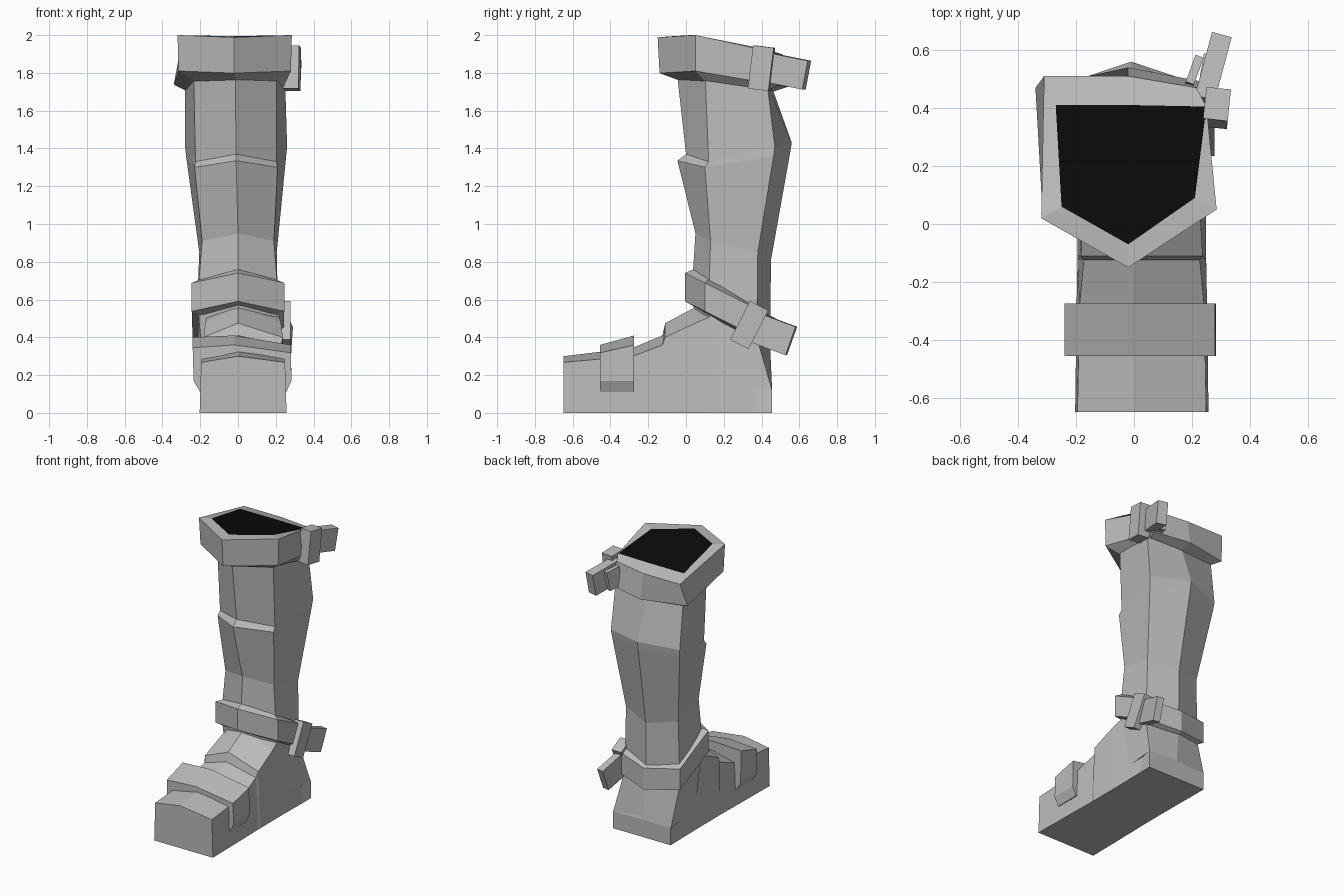
import bpy, bmesh
from math import radians
from mathutils import Euler, Vector

cube = bpy.data.objects.get("Cube")
if cube:
    bpy.data.objects.remove(cube, do_unlink=True)


def material(name, value):
    mat = bpy.data.materials.new(name)
    mat.use_nodes = True
    colour = (value, value, value, 1)
    mat.diffuse_color = colour
    mat.node_tree.nodes["Principled BSDF"].inputs["Base Color"].default_value = colour
    return mat


LEATHER = material("grey leather", 0.5)
OPENING = material("black opening", 0.003)


def finish(name, bm):
    bmesh.ops.recalc_face_normals(bm, faces=bm.faces)
    mesh = bpy.data.meshes.new(name)
    bm.to_mesh(mesh)
    bm.free()
    mesh.materials.append(LEATHER)
    mesh.materials.append(OPENING)
    obj = bpy.data.objects.new(name, mesh)
    bpy.context.collection.objects.link(obj)
    return obj


def loft(name, rings, first_cap=0):
    """Skin equal-sized point rings and close both ends."""
    bm = bmesh.new()
    rows = [[bm.verts.new(p) for p in ring] for ring in rings]
    for a, b in zip(rows, rows[1:]):
        for i in range(len(a)):
            j = (i + 1) % len(a)
            bm.faces.new((a[i], a[j], b[j], b[i]))
    bm.faces.new(rows[0]).material_index = first_cap
    bm.faces.new(rows[-1])
    return finish(name, bm)


def six_ring(cx, front_w, back_w, ys, zs):
    """Six-sided leg ring: front ridge, front corners, back corners, back ridge."""
    xs = (0, front_w, back_w, 0, -back_w, -front_w)
    return [(cx + x, ys[k], zs[k]) for x, k in zip(xs, (0, 1, 2, 3, 2, 1))]


def block(name, centre, size, tilt, turn=0):
    bm = bmesh.new()
    bmesh.ops.create_cube(bm, size=1)
    rot = Euler((radians(tilt), 0, radians(turn)))
    for v in bm.verts:
        p = Vector(c * s for c, s in zip(v.co, size))
        p.rotate(rot)
        v.co = p + Vector(centre)
    return finish(name, bm)


# Leg shaft, with the lapped ledge at the shin and the heel at the bottom
loft("shaft", [
    six_ring(-.015, .22, .265, (-.05, .1, .43, .46), (1.82, 1.82, 1.74, 1.71)),
    six_ring(-.01, .215, .27, (0, .12, .47, .56), (1.37, 1.33, 1.41, 1.43)),
    six_ring(-.01, .22, .265, (-.045, .1, .464, .55), (1.335, 1.3, 1.36, 1.37)),
    six_ring(0, .19, .205, (.05, .13, .38, .45), (.95, .91, .85, .81)),
    six_ring(0, .215, .215, (.03, .12, .375, .445), (.64, .6, .4, .36)),
    six_ring(.025, .2, .226, (.1, .15, .456, .456), (.12, .12, .12, .12)),
])


# Foot, built from cross-sections running toe to heel
def foot_section(y, base_w, top_w, ridge_z, side_z):
    cx = .027
    return [(cx - base_w, y, 0), (cx + base_w, y, 0), (cx + top_w, y, side_z),
            (0, y, ridge_z), (cx - top_w, y, side_z)]


loft("foot", [foot_section(*s) for s in (
    (-.648, .23, .222, .3, .268),
    (-.28, .225, .215, .345, .3),
    (-.125, .222, .2, .41, .36),
    (-.11, .222, .21, .475, .4),
    (.06, .222, .2, .565, .48),
    (.13, .222, .19, .58, .51),
    (.37, .225, .18, .4, .36),
    (.456, .226, .226, .125, .12))])


# Toe strap, tucked into the foot at its lower ends
def toe_section(y, left_z, mid_z, right_z):
    return [(-.2, y, .11), (.255, y, .11), (.283, y, .17), (.28, y, right_z),
            (-.02, y, mid_z), (-.24, y, left_z), (-.235, y, .17)]


loft("toe_strap", [toe_section(-.455, .345, .36, .318), toe_section(-.275, .4, .41, .36)])

# Ankle strap, sloping down to the heel
ankle = [(0, -.005), (.245, .1), (.24, .41), (0, .475), (-.24, .41), (-.245, .1)]


def ankle_ring(inset, drop):
    return [(x * (1 - inset), .22 + (y - .22) * (1 - inset), .738 - .5 * y - drop)
            for x, y in ankle]


loft("ankle_strap", [ankle_ring(.2, -.02), ankle_ring(0, 0),
                     ankle_ring(0, .15), ankle_ring(.2, .17)])

# Top cuff with the dark opening
outer = [(-.02, -.15), (.285, .05), (.215, .47), (-.02, .51), (-.31, .51), (-.32, .02)]
lower = [(-.02, -.14), (.28, .05), (.24, .49), (-.02, .54), (-.34, .47), (-.315, .03)]
inner = [(-.02, -.07), (.21, .09), (.25, .405), (0, .41), (-.27, .41), (-.25, .06)]
under = [(-.015, -.04), (.2, .1), (.23, .42), (-.015, .45), (-.27, .42), (-.23, .1)]


def cuff_ring(outline, top, slope):
    return [(x, y, top - slope * max(0, y - .05) - .08 * max(0, -y)) for x, y in outline]


loft("cuff", [cuff_ring(inner, 2, .2), cuff_ring(outer, 2, .22),
              cuff_ring(lower, 1.81, .17), cuff_ring(under, 1.765, .17)], first_cap=1)

# Buckles and loose strap ends on the left side
block("cuff_buckle", (.285, .4, 1.825), (.085, .11, .23), -7, -6)
block("cuff_strap_end", (.27, .53, 1.81), (.07, .23, .155), -11, -15)
block("cuff_strap_stub", (.205, .52, 1.81), (.03, .1, .14), -11, -20)
block("ankle_buckle", (.24, .335, .465), (.075, .11, .23), -27)
block("ankle_strap_end", (.245, .465, .415), (.05, .2, .16), -20, -10)
